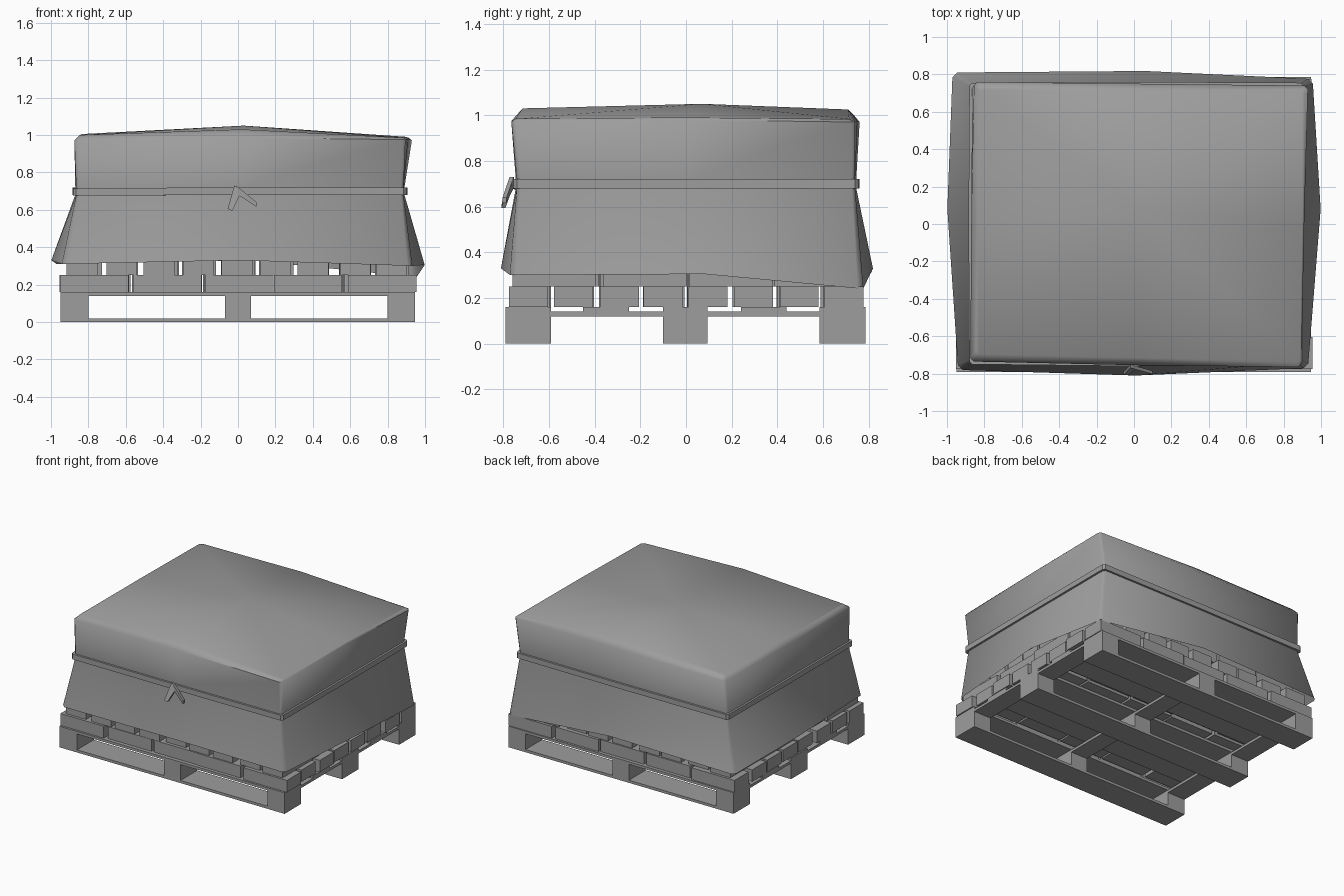
import bpy, bmesh, math, random
from mathutils import Vector

if "Cube" in bpy.data.objects:
    bpy.data.objects.remove(bpy.data.objects["Cube"])

random.seed(4)

grey = bpy.data.materials.new("dark_grey")
grey.diffuse_color = (0.34, 0.34, 0.34, 1)
grey.use_nodes = True
grey.node_tree.nodes["Principled BSDF"].inputs["Base Color"].default_value = grey.diffuse_color


def finish(name, bm, smooth=None):
    me = bpy.data.meshes.new(name)
    bm.normal_update()
    bm.to_mesh(me)
    bm.free()
    me.materials.append(grey)
    ob = bpy.data.objects.new(name, me)
    bpy.context.collection.objects.link(ob)
    if smooth:
        bpy.ops.object.select_all(action='DESELECT')
        ob.select_set(True)
        bpy.context.view_layer.objects.active = ob
        bpy.ops.object.shade_smooth_by_angle(angle=math.radians(smooth))
    return ob


def add_box(bm, x0, x1, y0, y1, z0, z1):
    vs = bmesh.ops.create_cube(bm, size=1)['verts']
    for v in vs:
        v.co = ((x0 + x1) / 2 + v.co.x * (x1 - x0),
                (y0 + y1) / 2 + v.co.y * (y1 - y0),
                (z0 + z1) / 2 + v.co.z * (z1 - z0))


# Pallet: bottom runners, blocks, cross boards, deck boards
X = [(-0.95, -0.80), (-0.07, 0.07), (0.80, 0.945)]
Y = [(-0.79, -0.59), (-0.10, 0.095), (0.585, 0.785)]
runners, blocks, cross, deck = (bmesh.new() for _ in range(4))
for y in Y:
    add_box(runners, -0.95, 0.945, *y, 0, 0.02)
    for x in X:
        add_box(blocks, *x, *y, 0.02, 0.12)
for x in X:
    add_box(cross, *x, -0.79, 0.785, 0.12, 0.14)
for y in Y + [(-0.45, -0.25), (0.24, 0.44)]:
    add_box(deck, -0.95, 0.945, *y, 0.14, 0.16)
finish("pallet_runners", runners)
finish("pallet_blocks", blocks)
finish("pallet_cross_boards", cross)
finish("pallet_deck_boards", deck)


# Bricks: courses alternate direction, slightly uneven
def course(name, nx, ny, hx, hy, z, gx, gy, jitter):
    bm = bmesh.new()
    px, py = 2 * hx / nx, 2 * hy / ny
    for i in range(nx):
        for j in range(ny):
            dx, dy = (random.uniform(-jitter, jitter) for _ in range(2))
            x, y = -hx + px * i + dx, -hy + py * j + dy
            add_box(bm, x + gx / 2, x + px - gx / 2,
                    y + gy / 2, y + py - gy / 2, z, z + 0.09)
    finish(name, bm)


course("brick_course_lower", 5, 8, 0.955, 0.78, 0.16, 0.018, 0.025, 0.009)
course("brick_course_middle", 9, 4, 0.925, 0.755, 0.25, 0.04, 0.012, 0.012)
course("brick_course_upper", 5, 8, 0.86, 0.71, 0.34, 0.015, 0.02, 0.006)


# Cover and strap: loops of four chamfered corners with four side midpoints
def loop(corners, mids, chamfer):
    c, m = [Vector(p) for p in corners], [Vector(p) for p in mids]
    out = []
    for i in range(4):
        for other in (m[i - 1], m[i]):
            out.append(c[i] + (other - c[i]).normalized() * chamfer)
        out.append(m[i])
    return out


def waist(z, grow=0.0):
    g = grow
    c = [(-.865 - g, -.735 - g, z - .005), (.885 + g, -.74 - g, z),
         (.89 + g, .74 + g, z), (-.865 - g, .74 + g, z)]
    m = [(.01, -.745 - g, z), (.89 + g, .02, z),
         (.01, .745 + g, z), (-.87 - g, .02, z)]
    return loop(c, m, 0.015)


def skin(bm, loops, closed=False):
    rows = [[bm.verts.new(p) for p in lp] for lp in loops]
    pairs = list(zip(rows, rows[1:]))
    if closed:
        pairs.append((rows[-1], rows[0]))
    for a, b in pairs:
        for i in range(len(a)):
            j = (i + 1) % len(a)
            bm.faces.new((a[i], a[j], b[j], b[i]))
    return rows


# order: front left, front right, back right, back left / front, right, back, left
hem = loop([(-.94, -.78, .31), (.93, -.77, .30), (.955, .775, .24), (-.97, .81, .31)],
           [(.01, -.81, .33), (.998, .08, .305), (.06, .818, .33), (-.998, .08, .33)], .025)
shoulder = loop([(-.875, -.735, .97), (.895, -.765, .975), (.93, .74, .97), (-.855, .76, .97)],
                [(.01, -.755, .985), (.91, .0, .98), (.02, .75, .975), (-.87, .02, .97)], .018)
rim = loop([(-.845, -.695, 1.0), (.888, -.745, .985), (.915, .715, .983), (-.83, .735, 1.0)],
           [(.02, -.715, 1.03), (.9, .0, .99), (.03, .71, 1.025), (-.835, .03, 1.005)], .018)
bm = bmesh.new()
rows = skin(bm, [hem, waist(.68), waist(.72), shoulder, rim])
top, peak = rows[-1], bm.verts.new((.03, .07, 1.05))
for i in range(0, 12, 3):
    # each roof quarter runs from one side midpoint to the next
    bm.faces.new((top[i - 1], top[i], top[i + 1], peak))
    bm.faces.new((top[i + 1], top[i + 2], peak))
finish("tarp_cover", bm, 50)

bm = bmesh.new()
skin(bm, [waist(.68, -.005), waist(.68, .015), waist(.72, .015), waist(.72, -.005)], closed=True)
finish("strap", bm)


# Knot tails hanging from the strap
def tail(name, pts):
    bm = bmesh.new()
    front = [bm.verts.new(p) for p in pts]
    back = [bm.verts.new((p[0], p[1] + .018, p[2])) for p in pts]
    bm.faces.new(front)
    bm.faces.new(back[::-1])
    for i in range(4):
        j = (i + 1) % 4
        bm.faces.new((front[j], front[i], back[i], back[j]))
    bmesh.ops.recalc_face_normals(bm, faces=bm.faces)
    finish(name, bm)


tail("knot_tail_left", [(-.055, -.808, .605), (-.03, -.808, .595), (.02, -.77, .70), (-.02, -.77, .73)])
tail("knot_tail_right", [(.0, -.772, .68), (.1, -.805, .615), (.1, -.803, .64), (-.01, -.772, .73)])
